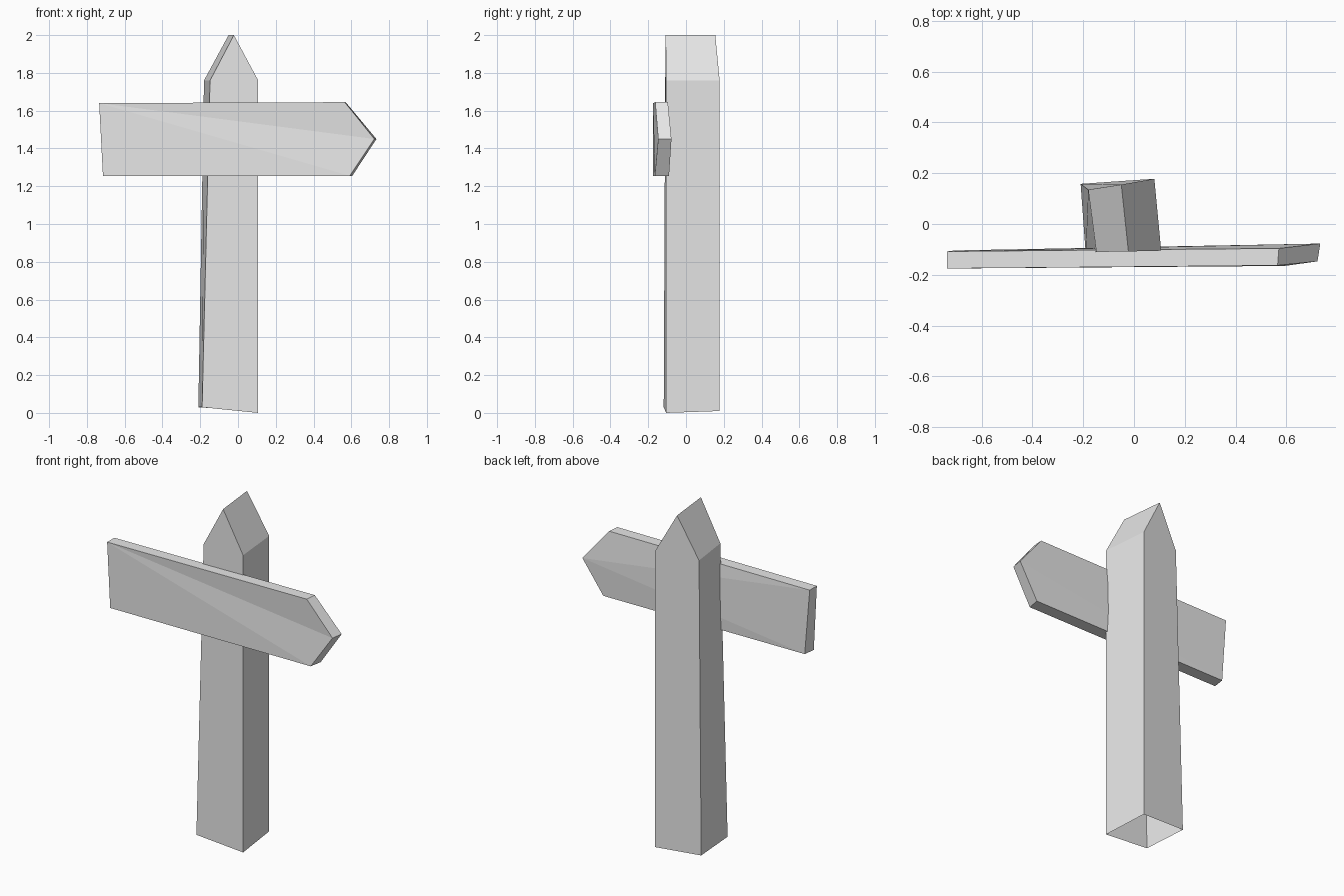
import bpy
import bmesh

cube = bpy.data.objects.get("Cube")
if cube:
    bpy.data.objects.remove(cube, do_unlink=True)

# Plain grey for the whole signpost
grey = bpy.data.materials.new("plain_grey")
grey.use_nodes = True
colour = (0.8, 0.8, 0.8, 1)
grey.diffuse_color = colour
grey.node_tree.nodes["Principled BSDF"].inputs["Base Color"].default_value = colour


def build(name, front, back, front_faces, back_faces, open_edges=()):
    """Join two matching outlines into a flat-shaded plank, leaving listed edges open."""
    bm = bmesh.new()
    f = [bm.verts.new(p) for p in front]
    b = [bm.verts.new(p) for p in back]
    for face in front_faces:
        bm.faces.new([f[i] for i in face])
    for face in back_faces:
        bm.faces.new([b[i] for i in reversed(face)])
    n = len(f)
    for i in range(n):
        if i not in open_edges:
            j = (i + 1) % n
            bm.faces.new((f[j], f[i], b[i], b[j]))
    bmesh.ops.recalc_face_normals(bm, faces=bm.faces)
    mesh = bpy.data.meshes.new(name)
    bm.to_mesh(mesh)
    bm.free()
    mesh.materials.append(grey)
    obj = bpy.data.objects.new(name, mesh)
    bpy.context.collection.objects.link(obj)
    return obj


# Leaning post with a gabled top and an open underside
post_front = [(-0.19, -0.118, 0.03), (0.107, -0.105, 0), (0.107, -0.105, 1.76),
              (-0.022, -0.108, 2), (-0.148, -0.11, 1.76)]
post_back = [(-0.21, 0.158, 0.03), (0.08, 0.178, 0.01), (0.08, 0.178, 1.76),
             (-0.05, 0.155, 2), (-0.18, 0.135, 1.76)]
whole = [range(5)]
build("post", post_front, post_back, whole, whole, open_edges=(0,))

# Arrow board: bottom left, bottom right, tip, top right, top left
board_front = [(-0.715, -0.175, 1.255), (0.592, -0.165, 1.255), (0.722, -0.147, 1.45),
               (0.565, -0.163, 1.645), (-0.735, -0.175, 1.64)]
board_back = [(-0.705, -0.104, 1.255), (0.605, -0.09, 1.255), (0.733, -0.077, 1.45),
              (0.57, -0.096, 1.645), (-0.735, -0.108, 1.64)]
build("arrow_board", board_front, board_back,
      [(4, 2, 3), (4, 1, 2), (4, 0, 1)],
      [(0, 1, 2), (0, 2, 4), (4, 2, 3)])
